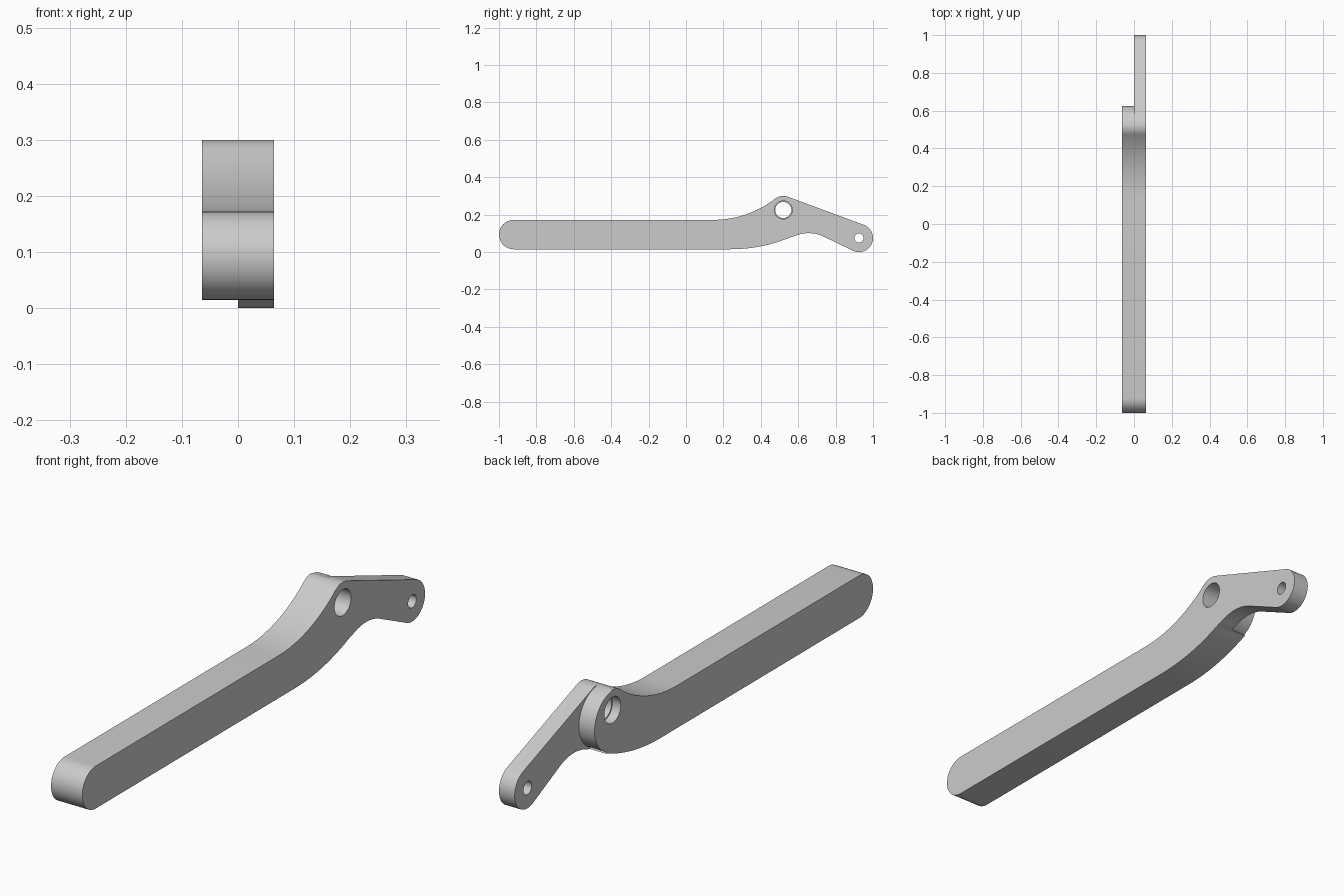
import bpy
from math import sin, cos, radians, pi

if "Cube" in bpy.data.objects:
    bpy.data.objects.remove(bpy.data.objects["Cube"])

HALF = 0.064            # half of the lever's thickness
PIVOT = (0.52, 0.225)   # main hole centre (y, z)
TIP = (0.925, 0.075)    # small hole centre (y, z)

grey = bpy.data.materials.new("plain_grey")
grey.use_nodes = True
grey.diffuse_color = (0.6, 0.6, 0.6, 1)
grey.node_tree.nodes["Principled BSDF"].inputs["Base Color"].default_value = (0.6, 0.6, 0.6, 1)


def arc(centre, radius, start, end, steps=24):
    """Points of a circular arc in the y-z plane, angles in degrees."""
    angles = [radians(start + (end - start) * i / steps) for i in range(steps + 1)]
    return [(centre[0] + radius * cos(a), centre[1] + radius * sin(a)) for a in angles]


def slab(name, outline, x0, x1):
    """Extrude a closed y-z outline from x0 to x1."""
    n = len(outline)
    verts = [(x, y, z) for x in (x0, x1) for y, z in outline]
    faces = [tuple(range(n))[::-1], tuple(range(n, 2 * n))]
    faces += [(i, (i + 1) % n, n + (i + 1) % n, n + i) for i in range(n)]
    mesh = bpy.data.meshes.new(name)
    mesh.from_pydata(verts, [], faces)
    mesh.materials.append(grey)
    obj = bpy.data.objects.new(name, mesh)
    bpy.context.collection.objects.link(obj)
    return obj


def combine(target, other, operation):
    """Apply an exact boolean and discard the helper."""
    mod = target.modifiers.new(operation, "BOOLEAN")
    mod.operation, mod.object, mod.solver = operation, other, "EXACT"
    bpy.context.view_layer.objects.active = target
    bpy.ops.object.modifier_apply(modifier=mod.name)
    bpy.data.objects.remove(other)


# Shared outline: handle underside, rounded handle end, rising top and pivot crown
handle = arc((-0.9215, 0.0935), 0.0785, 270, 90)
rise = arc((0.144, 0.715), 0.543, -90, -52.2)
crown = arc(PIVOT, 0.075, 127.8, 90, 10)
top = handle + rise + crown
belly = (0.24, 0.838)

# Long side plate: carries on down to the tip
tip = arc(TIP, 0.075, 69.7, -116, 40)
hollow = arc((0.655, -0.088), 0.189, 64, 114)
underside = arc(belly, 0.823, -66, -90)
plate = top + arc(PIVOT, 0.075, 86, 69.7, 5) + tip + hollow + underside[1:]
lever = slab("lever", plate, 0, HALF)

# Short side: ends in a broad round nose below the crown
nose = arc((0.515, 0.187), 0.11, 80, -67, 36)
body = slab("short_side", top + nose + arc(belly, 0.823, -67, -90), -HALF, 0)
combine(lever, body, "UNION")

# Pivot bore with a narrow inner ledge, and the tip hole
for centre, radius, x0, x1 in ((PIVOT, 0.043, -0.1, 0.1),
                               (PIVOT, 0.048, -0.1, -0.03),
                               (PIVOT, 0.048, 0, 0.1),
                               (TIP, 0.024, -0.1, 0.1)):
    ring = arc(centre, radius, 0, 360, 48)[:-1]
    combine(lever, slab("hole_cutter", ring, x0, x1), "DIFFERENCE")

# Smooth rounded walls, crisp rims
bpy.ops.object.select_all(action="DESELECT")
lever.select_set(True)
bpy.context.view_layer.objects.active = lever
bpy.ops.object.shade_smooth_by_angle(angle=pi / 6)
